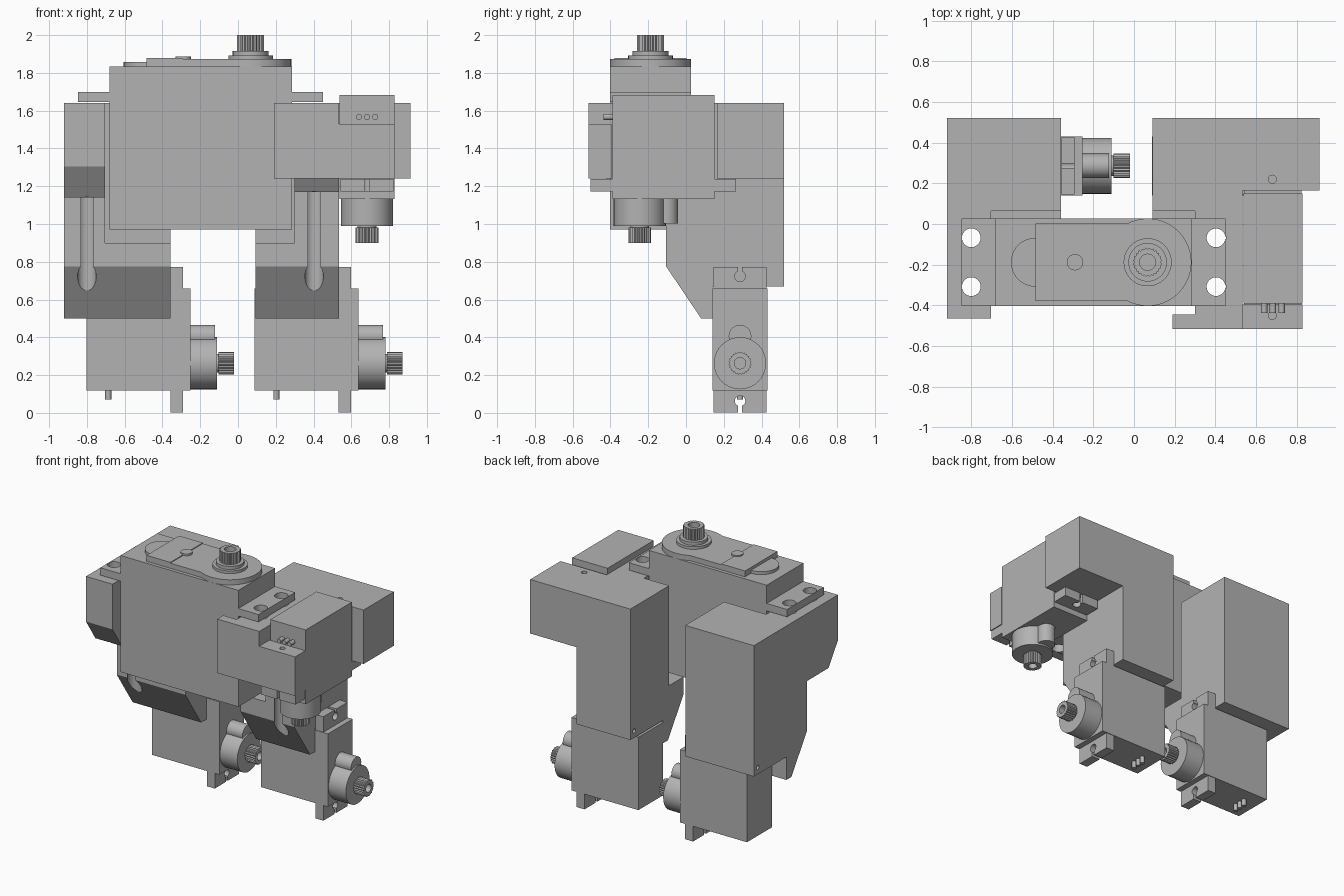
import bpy, bmesh, math
from mathutils import Matrix, Vector

if "Cube" in bpy.data.objects:
    bpy.data.objects.remove(bpy.data.objects["Cube"], do_unlink=True)

grey = bpy.data.materials.new("plain grey")
grey.use_nodes = True
COLOUR = (0.45, 0.45, 0.45, 1)
grey.diffuse_color = COLOUR
grey.node_tree.nodes["Principled BSDF"].inputs["Base Color"].default_value = COLOUR


def prism(name, axis, pts, lo, hi):
    """Extrude a closed profile along axis 0, 1 or 2 (profile on the next two axes)."""
    bm = bmesh.new()
    ring = []
    for p in pts:
        co = Vector((0, 0, 0))
        co[axis], co[(axis + 1) % 3], co[(axis + 2) % 3] = lo, p[0], p[1]
        ring.append(bm.verts.new(co))
    face = bm.faces.new(ring)
    out = bmesh.ops.extrude_face_region(bm, geom=[face])
    step = Vector((0, 0, 0))
    step[axis] = hi - lo
    bmesh.ops.translate(bm, vec=step,
                        verts=[g for g in out["geom"] if isinstance(g, bmesh.types.BMVert)])
    bmesh.ops.recalc_face_normals(bm, faces=bm.faces)
    mesh = bpy.data.meshes.new(name)
    bm.to_mesh(mesh)
    bm.free()
    mesh.materials.append(grey)
    ob = bpy.data.objects.new(name, mesh)
    bpy.context.collection.objects.link(ob)
    return ob


def box(name, x, y, z):
    return prism(name, 0, [(y[0], z[0]), (y[1], z[0]), (y[1], z[1]), (y[0], z[1])], *x)


def circle(c, r, n=40, start=0, sweep=2 * math.pi):
    return [(c[0] + r * math.cos(start + sweep * i / n),
             c[1] + r * math.sin(start + sweep * i / n)) for i in range(n)]


def cyl(name, axis, c, r, lo, hi, n=40):
    return prism(name, axis, circle(c, r, n), lo, hi)


def gear(c, r, teeth=24):
    """Splined shaft outline."""
    pts = []
    for i in range(teeth * 2):
        a, q = math.pi * i / teeth, r * (1 if i % 2 else 0.9)
        pts.append((c[0] + q * math.cos(a), c[1] + q * math.sin(a)))
    return pts


def combine(ob, tools, operation="DIFFERENCE"):
    """Cut or join helper solids and bake the result."""
    bpy.context.view_layer.objects.active = ob
    for t in tools:
        t.hide_render = True
        m = ob.modifiers.new("bool", "BOOLEAN")
        m.operation, m.solver, m.object = operation, "EXACT", t
        bpy.ops.object.modifier_apply(modifier=m.name)
        bpy.data.objects.remove(t, do_unlink=True)
    return ob


def servo(label, axes, origin):
    """Small servo: local x is the shaft, y the long side, z the width."""
    W = 0.145
    parts = [box("body", (0, 0.55), (0, 0.54), (-W, W))]
    flange = box("flange", (0.445, 0.51), (-0.115, 0.655), (-W + 0.004, W - 0.004))
    cuts = []
    for v, end in ((-0.055, -0.13), (0.605, 0.67)):
        cuts.append(cyl("cut", 0, (v, 0), 0.028, 0.4, 0.6, 24))
        cuts.append(box("cut", (0.4, 0.6), sorted((v, end)), (-0.011, 0.011)))
    parts.append(combine(flange, cuts))
    parts.append(cyl("gear_housing", 0, (0.145, 0), 0.138, 0.54, 0.692))
    parts.append(cyl("idler_housing", 0, (0.288, 0), 0.06, 0.54, 0.68))
    parts.append(cyl("shaft_neck", 0, (0.145, 0), 0.05, 0.68, 0.72))
    shaft = prism("shaft", 0, gear((0.145, 0), 0.061), 0.7, 0.782)
    parts.append(combine(shaft, [cyl("cut", 0, (0.145, 0), 0.03, 0.73, 0.85, 24)]))
    for i in (-1, 0, 1):
        parts.append(cyl("wire", 1, (i * 0.043, 0.115), 0.016, -0.048, 0.02, 16))
    for p in parts:
        p.name = label + "_" + p.name
        p.matrix_world = Matrix.Translation(origin) @ Matrix(axes).transposed().to_4x4()


# Main servo body and mounting ears
MID = -0.188
box("main_body", (-0.68, 0.285), (-0.403, 0.027), (0.972, 1.835))
for side, x in (("right", (-0.847, -0.67)), ("left", (0.275, 0.45))):
    hx = -0.8 if side == "right" else 0.403
    ear = box(side + "_ear", x, (-0.403, 0.027), (1.645, 1.7))
    combine(ear, [cyl("cut", 2, (hx, MID + d), 0.046, 1.5, 1.8) for d in (-0.12, 0.12)])

# Gear cover on top of the main servo
AX = (0.067, MID)
a = math.asin(0.19 / 0.215)
cover = circle(AX, 0.215, 48, a - math.pi, 2 * (math.pi - a)) + [
    (AX[0] - 0.1, MID + 0.19), (-0.485, MID + 0.19), (-0.485, MID - 0.19)]
prism("gear_cover", 2, cover, 1.83, 1.873)
cyl("cover_disc", 2, (-0.485, MID), 0.12, 1.83, 1.857)
box("cover_band", (-0.485, -0.29), (MID - 0.19, MID + 0.19), (1.84, 1.879))
cyl("cover_pin", 2, (-0.29, MID), 0.04, 1.84, 1.887, 24)
for i, (r, top) in enumerate(((0.118, 1.893), (0.095, 1.916))):
    cyl("shaft_collar_%d" % i, 2, AX, r, 1.86, top)
main_shaft = prism("main_shaft", 2, gear(AX, 0.072), 1.9, 2.0)
combine(main_shaft, [cyl("cut", 2, AX, 0.04, 1.94, 2.1, 24)])

# Leg brackets: shared lower profile with a clearance pocket for the main servo
LOWER = [(0.52, 1.64), (0.52, 0.67), (0.14, 0.67), (0.14, 0.5), (0.08, 0.5), (-0.105, 0.775)]
FRONT = -0.515


def screw_holes(x):
    return [cyl("cut", 2, (x, MID + d), 0.049, 0.3, 1.8) for d in (-0.12, 0.12)]


right = prism("right_leg_bracket", 0, LOWER + [
    (-0.105, 1.14), (-0.355, 1.14), (-0.465, 1.305), (-0.465, 1.64)], -0.92, -0.358)
combine(right, [box("cut", (-0.703, 0), (-0.7, 0.065), (0.9, 1.8)),
                cyl("cut", 0, (0.475, 0.72), 0.016, -1, -0.85, 16)] + screw_holes(-0.8))

left = prism("left_leg_bracket", 0, LOWER + [
    (-0.105, 1.17), (-0.355, 1.17), (-0.4, 1.24), (FRONT, 1.24), (FRONT, 1.64)], 0.092, 0.534)
combine(left, [box("cut", (0, 0.3), (-0.445, 0.065), (0.9, 1.8)),
               box("cut", (0, 0.19), (-0.7, -0.4), (0.9, 1.8)),
               cyl("cut", 0, (0.475, 0.72), 0.016, 0, 0.15, 16)] + screw_holes(0.403))
combine(left, [box("add", (0.5, 0.913), (0.165, 0.52), (1.24, 1.64)),
               box("add", (0.5, 0.828), (FRONT, -0.395), (1.24, 1.53))], "UNION")
combine(left, [cyl("cut", 2, (0.68, y), 0.02, 1.4, 1.8, 16) for y in (0.22, -0.45)])

# Three identical small servos
LEG_AXES = ((1, 0, 0), (0, 0, 1), (0, -1, 0))
servo("right_foot_servo", LEG_AXES, (-0.802, 0.286, 0.118))
servo("left_foot_servo", LEG_AXES, (0.088, 0.286, 0.118))
servo("arm_servo", ((0, 0, -1), (0, 1, 0), (1, 0, 0)), (0.683, -0.39, 1.682))

# Smooth the round walls, keep edges sharp
bpy.ops.object.select_all(action="DESELECT")
for ob in bpy.context.scene.objects:
    if ob.type == "MESH":
        ob.select_set(True)
        bpy.context.view_layer.objects.active = ob
bpy.ops.object.shade_smooth_by_angle(angle=math.radians(25))
